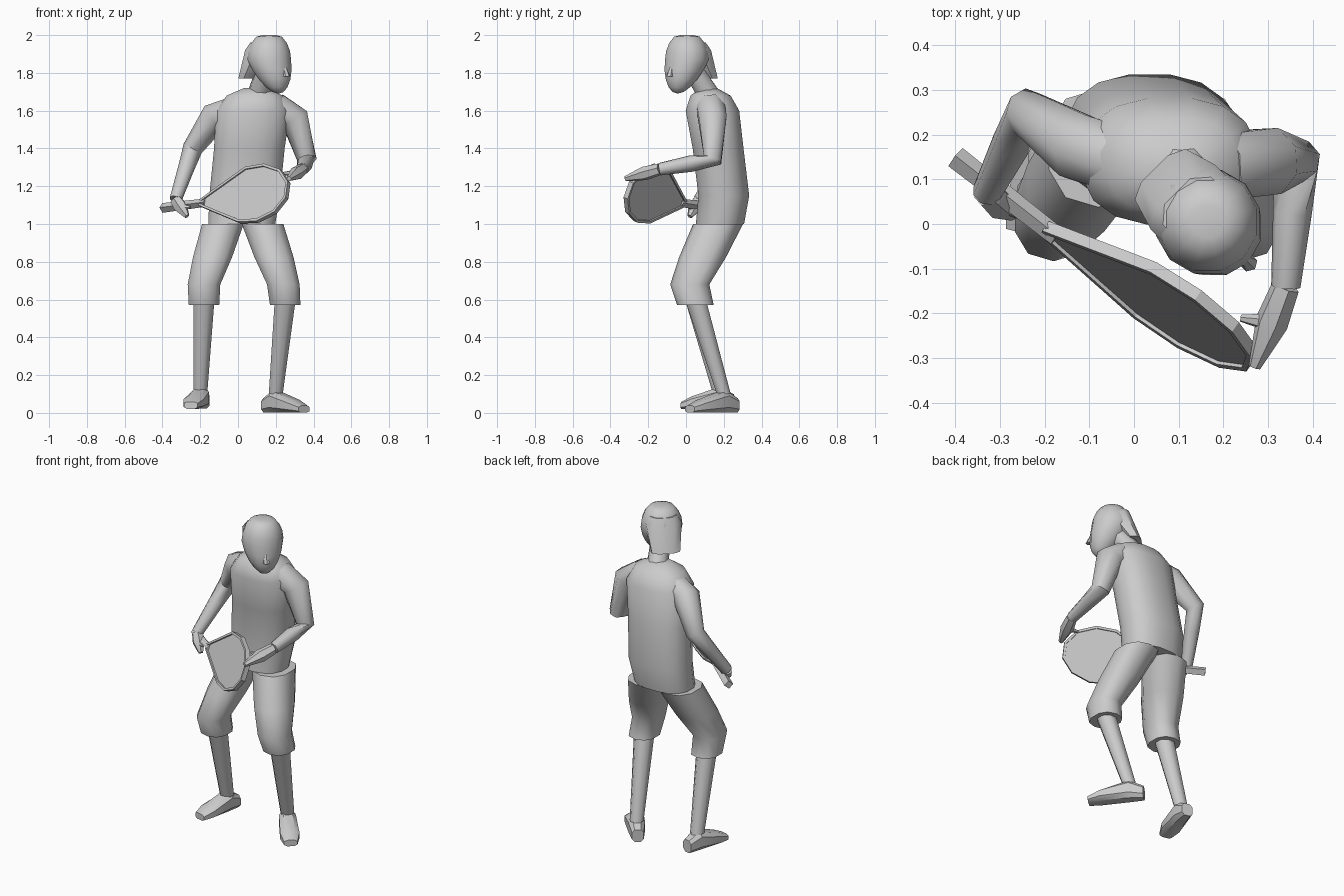
import bpy, bmesh, math
from mathutils import Vector, Matrix

cube = bpy.data.objects.get("Cube")
if cube:
    bpy.data.objects.remove(cube, do_unlink=True)

colour = (0.6, 0.6, 0.6, 1)
grey = bpy.data.materials.new("plain_grey")
grey.use_nodes = True
grey.diffuse_color = colour
grey.node_tree.nodes["Principled BSDF"].inputs["Base Color"].default_value = colour

RIGHTWARD, BACKWARD, UPWARD = Matrix.Identity(3)


def finish(name, bm, sharp_angle=50):
    """Turn a bmesh into a shaded, coloured object."""
    bmesh.ops.recalc_face_normals(bm, faces=bm.faces)
    mesh = bpy.data.meshes.new(name)
    bm.to_mesh(mesh)
    bm.free()
    mesh.materials.append(grey)
    part = bpy.data.objects.new(name, mesh)
    bpy.context.collection.objects.link(part)
    bpy.ops.object.select_all(action='DESELECT')
    part.select_set(True)
    bpy.context.view_layer.objects.active = part
    bpy.ops.object.shade_smooth_by_angle(angle=math.radians(sharp_angle))


def oval(centre, side, other, width, depth, sides, roundness):
    """Ring of points; lower roundness makes it boxier."""
    points = []
    for index in range(sides):
        turn = math.tau * (index + 0.5) / sides
        across, along = math.cos(turn), math.sin(turn)
        across = math.copysign(abs(across) ** roundness, across)
        along = math.copysign(abs(along) ** roundness, along)
        points.append(centre + side * across * width + other * along * depth)
    return points


def tube(name, path, widths, depths=None, frame=None, sides=8, roundness=1, sharp_angle=50):
    """Closed tube of ovals, either in a fixed frame or square to its path."""
    bm = bmesh.new()
    path = [Vector(point) for point in path]
    depths = depths or widths
    side = (path[1] - path[0]).orthogonal()
    rings = []
    for index, centre in enumerate(path):
        ahead = path[min(index + 1, len(path) - 1)]
        behind = path[max(index - 1, 0)]
        forward = (ahead - behind).normalized()
        side = (side - forward * side.dot(forward)).normalized()
        across, along = frame or (side, forward.cross(side))
        ring = oval(centre, across, along, widths[index], depths[index], sides, roundness)
        rings.append([bm.verts.new(point) for point in ring])
    for lower, upper in zip(rings, rings[1:]):
        for index in range(sides):
            bm.faces.new((lower[index - 1], lower[index], upper[index], upper[index - 1]))
    bm.faces.new(rings[0])
    bm.faces.new(rings[-1])
    finish(name, bm, sharp_angle)


# Torso leans toward the left as it rises
level = (RIGHTWARD, BACKWARD)
spine = [(0.18, 1), (0.2, 1.15), (0.17, 1.4), (0.14, 1.6), (0.13, 1.68), (0.12, 1.72)]
girth = [0.18, 0.19, 0.19, 0.2, 0.15, 0.06]
tube("torso", [((height - 0.8) / 10, back, height) for back, height in spine],
     girth, [width * 0.72 for width in girth], level, sides=16, roundness=0.85)

# Head, turned toward the left
head_turn = Matrix.Rotation(math.radians(45), 3, 'Z')
head_side, head_back = head_turn @ RIGHTWARD, head_turn @ BACKWARD
head_centre = Vector((0.165, 0.005, 1.87))


def on_head(back, height):
    return head_centre + head_back * back + UPWARD * height


tube("neck", [(0.1, 0.14, 1.65), on_head(0, 0)], [0.065, 0.05])
bm = bmesh.new()
bmesh.ops.create_uvsphere(bm, u_segments=12, v_segments=10, radius=1)
for vert in bm.verts:
    x, y, z = vert.co
    drop = max(-z, 0)
    taper = 0.12 * (1 - drop / 5)
    height = min(z * 0.15, 0.13) if z > 0 else z * 0.18
    vert.co = on_head(y * taper - drop * 0.07, height) + head_side * x * taper
finish("head", bm)
tube("hair_back", [on_head(0.13, -0.1), on_head(0.04, 0.05), on_head(0.03, 0.09)],
     [0.085, 0.108, 0.08], [0.04, 0.075, 0.07], (head_side, head_back), roundness=0.7)
tube("nose", [on_head(-0.13, -0.09), on_head(-0.11, -0.02)], [0.02, 0.008],
     frame=(head_side, head_back), sides=6)


def leg(label, hip, knee, hem, ankle, toe):
    """Short trouser leg, bare shin and foot."""
    hip, knee, hem, ankle, toe = map(Vector, (hip, knee, hem, ankle, toe))
    widths = [0.115, 0.108, 0.09, 0.084]
    tube(label + "_trouser_leg", [hip, hip.lerp(knee, 0.55), knee, hem], widths,
         [width * 1.15 for width in widths], level, sides=10, roundness=0.85)
    tube(label + "_shin", [hem + UPWARD * 0.03, ankle], [0.06, 0.04], frame=level)
    stride = toe - ankle
    stride.z = 0
    # Each foot ring rests on the sole
    steps = [-0.35, 0, 0.7, 1]
    halves = [0.04, 0.06, 0.035, 0.02]
    centres = [ankle + stride * step for step in steps]
    for centre, half in zip(centres, halves):
        centre.z = toe.z + half
    tube(label + "_foot", centres, [0.035, 0.05, 0.058, 0.04], halves,
         (stride.cross(UPWARD).normalized(), UPWARD), roundness=0.7, sharp_angle=35)


leg("left", hip=(0.13, 0.17, 1), knee=(0.24, 0.02, 0.68), hem=(0.25, 0.05, 0.57),
    ankle=(0.2, 0.2, 0.1), toe=(0.35, 0.02, 0))
leg("right", hip=(-0.08, 0.17, 1), knee=(-0.18, 0.02, 0.68), hem=(-0.18, 0.05, 0.57),
    ankle=(-0.2, 0.18, 0.1), toe=(-0.25, -0.02, 0.02))


def arm(label, chest, shoulder, elbow, wrist, fingertip, thumb):
    """Bare arm ending in a simple mitten hand."""
    chest, shoulder, elbow, wrist, fingertip = map(
        Vector, (chest, shoulder, elbow, wrist, fingertip))
    tube(label + "_arm", [chest, shoulder, elbow, elbow.lerp(wrist, 0.4), wrist],
         [0.08, 0.08, 0.054, 0.044, 0.033])
    palm = wrist.lerp(fingertip, 0.45)
    tube(label + "_hand", [wrist, palm, fingertip], [0.032, 0.038, 0.014], sides=6)
    tube(label + "_thumb", [palm, palm + Vector(thumb)], [0.022, 0.008], sides=6)


arm("left", chest=(0.2, 0.13, 1.62), shoulder=(0.3, 0.14, 1.56), elbow=(0.365, 0.14, 1.34),
    wrist=(0.34, -0.14, 1.29), fingertip=(0.27, -0.32, 1.24), thumb=(-0.07, 0.01, 0))
arm("right", chest=(-0.02, 0.14, 1.6), shoulder=(-0.12, 0.17, 1.57), elbow=(-0.24, 0.25, 1.4),
    wrist=(-0.33, 0.07, 1.13), fingertip=(-0.27, 0.02, 1.04), thumb=(0.05, -0.03, 0))

# Racket: rounded blade narrowing to a throat, with recessed faces
throat = Vector((-0.2, -0.01, 1.11))
length, breadth = Vector((0.46, -0.3, 0.05)), Vector((0.04, 0.11, 0.31))
thickness = length.cross(breadth).normalized() * 0.014
outline = [throat + breadth * 0.05]
for index in range(8):
    turn = math.radians(110) * (1 - 2 * index / 7)
    outline.append(throat + length * (0.62 + 0.4 * math.cos(turn))
                   + breadth * (0.06 + 0.5 * math.sin(turn)))
outline.append(throat - breadth * 0.05)
bm = bmesh.new()
back_loop = [bm.verts.new(point - thickness) for point in outline]
front_loop = [bm.verts.new(point + thickness) for point in outline]
blades = [bm.faces.new(back_loop), bm.faces.new(front_loop)]
for index in range(len(outline)):
    bm.faces.new((back_loop[index - 1], back_loop[index],
                  front_loop[index], front_loop[index - 1]))
bmesh.ops.recalc_face_normals(bm, faces=bm.faces)
bmesh.ops.inset_individual(bm, faces=blades, thickness=0.014)
bmesh.ops.inset_individual(bm, faces=blades, thickness=0.001, depth=-0.008)
finish("racket_head", bm, sharp_angle=20)
tube("racket_handle", [(-0.4, 0.15, 1.085), throat + length * 0.06], [0.026, 0.022],
     sides=4, sharp_angle=20)
